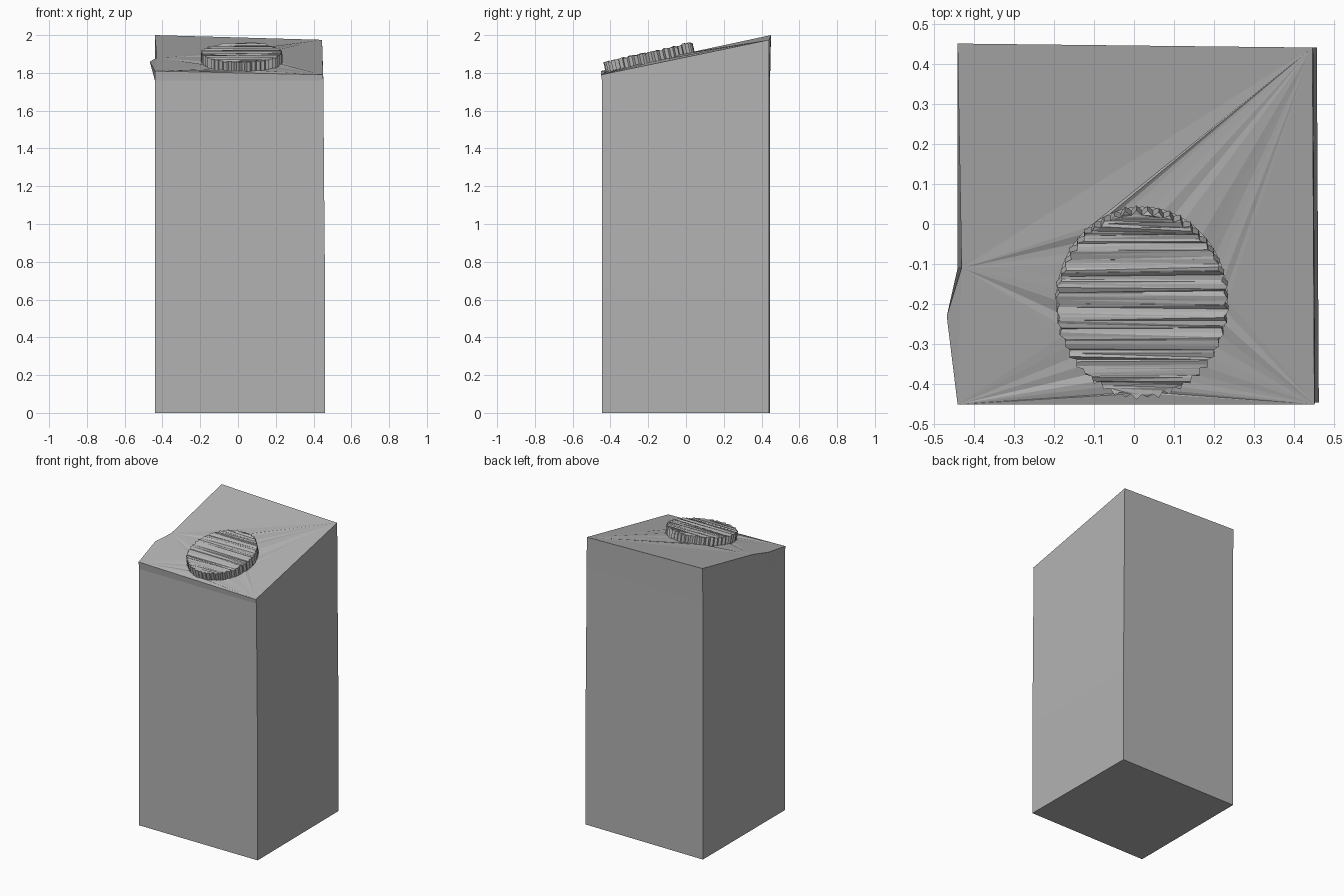
import bpy, bmesh, math, random
from mathutils import Vector

random.seed(4)
cube = bpy.data.objects.get("Cube")
if cube:
    bpy.data.objects.remove(cube, do_unlink=True)

# One plain grey for everything
grey = bpy.data.materials.new("stone grey")
grey.use_nodes = True
grey.diffuse_color = (0.45, 0.45, 0.45, 1)
grey.node_tree.nodes["Principled BSDF"].inputs["Base Color"].default_value = grey.diffuse_color

DISC_X, DISC_Y, RX, RY, THICK = 0.02, -0.19, 0.213, 0.232, 0.052
SLOPE = 0.222
RIBS = 48


def roof_z(y):
    return 1.80 + SLOPE * (y + 0.45)


def rim_point(i, scale=1.0):
    a = math.tau * i / RIBS
    x = DISC_X + RX * scale * math.cos(a)
    y = DISC_Y + RY * scale * math.sin(a)
    return Vector((x, y, roof_z(y)))


def finish(bm, name):
    bmesh.ops.recalc_face_normals(bm, faces=bm.faces)
    mesh = bpy.data.meshes.new(name)
    bm.to_mesh(mesh)
    bm.free()
    mesh.materials.append(grey)
    obj = bpy.data.objects.new(name, mesh)
    bpy.context.collection.objects.link(obj)
    return obj


# Block: wall outlines stacked up to a sloping, slightly irregular roof edge
bm = bmesh.new()
outline = [(-0.44, -0.445), (0.455, -0.445), (0.45, 0.44),
           (-0.44, 0.445), (-0.44, -0.11), (-0.44, -0.23)]
loops = []
for z, widen in ((0, 0.006), (0.65, 0.006), (1.3, 0), (1.76, -0.003)):
    loops.append([bm.verts.new((x + (widen if x > 0 else 0), y, z)) for x, y in outline])
roof = [(-0.44, -0.45, 1.81), (0.45, -0.45, 1.79), (0.445, 0.44, 1.975),
        (-0.44, 0.45, 2.0), (-0.43, -0.11, 1.88), (-0.467, -0.23, 1.86)]
loops.append([bm.verts.new(p) for p in roof])
for low, high in zip(loops, loops[1:]):
    for k in range(6):
        n = (k + 1) % 6
        bm.faces.new((low[k], low[n], high[n], high[k]))
bm.faces.new(loops[0])

# Roof: creased fans running from the corners to the disc's rim
front_r, front_l, back_l, back_r, notch, bulge = loops[-1]
rim = [bm.verts.new(rim_point(i) + Vector((0, 0, random.uniform(-0.004, 0.004))))
       for i in range(RIBS)]


def fan_corner(i):
    a = 360 * (i % RIBS + 0.5) / RIBS
    if a < 130:
        return back_l
    if a < 200:
        return notch
    return front_r if a < 270 else front_l


for i in range(RIBS):
    here, after = fan_corner(i), fan_corner(i + 1)
    nxt = rim[(i + 1) % RIBS]
    bm.faces.new((here, nxt, rim[i]))
    if here is not after:
        bm.faces.new((here, after, nxt))
bm.faces.new((notch, bulge, front_r))
bm.faces.new((notch, back_l, back_r))
finish(bm, "block")

# Disc: uneven ribbed edge with a finely grooved top
bm = bmesh.new()
tilt = Vector((0, -SLOPE, 1)).normalized()
base, top = [], []
for i in range(RIBS * 2):
    scale = (1.01 if i % 2 else 0.965) + random.uniform(-0.008, 0.012)
    p = rim_point(i / 2, scale)
    base.append(bm.verts.new(p - tilt * 0.012))
    top.append(bm.verts.new(p + tilt * (THICK + random.uniform(-0.004, 0.004))))
for i in range(len(top)):
    j = (i + 1) % len(top)
    bm.faces.new((base[i], base[j], top[j], top[i]))
bm.faces.new(base[::-1])
cap = bm.faces.new(top)

STRIPS = 44
for s in range(1, STRIPS):
    y = DISC_Y + RY * (2 * s / STRIPS - 1) * 0.96
    faces = [f for f in bm.faces if f.normal.z > 0.8 or f is cap] if s > 1 else [cap]
    edges = list({e for f in faces for e in f.edges})
    verts = list({v for f in faces for v in f.verts})
    lean = random.uniform(-0.015, 0.015)
    bmesh.ops.bisect_plane(bm, geom=verts + edges + faces, dist=0.00001,
                           plane_co=(DISC_X, y, 0), plane_no=(lean, 1, 0))
    bm.normal_update()
grooves = [e for e in bm.edges if len(e.link_faces) == 2
           and all(f.normal.z > 0.8 for f in e.link_faces)]
for v in {v for e in grooves for v in e.verts}:
    v.co += tilt * random.uniform(-0.004, 0.003)
bmesh.ops.triangulate(bm, faces=[f for f in bm.faces if len(f.verts) > 3])
finish(bm, "ribbed_disc")
